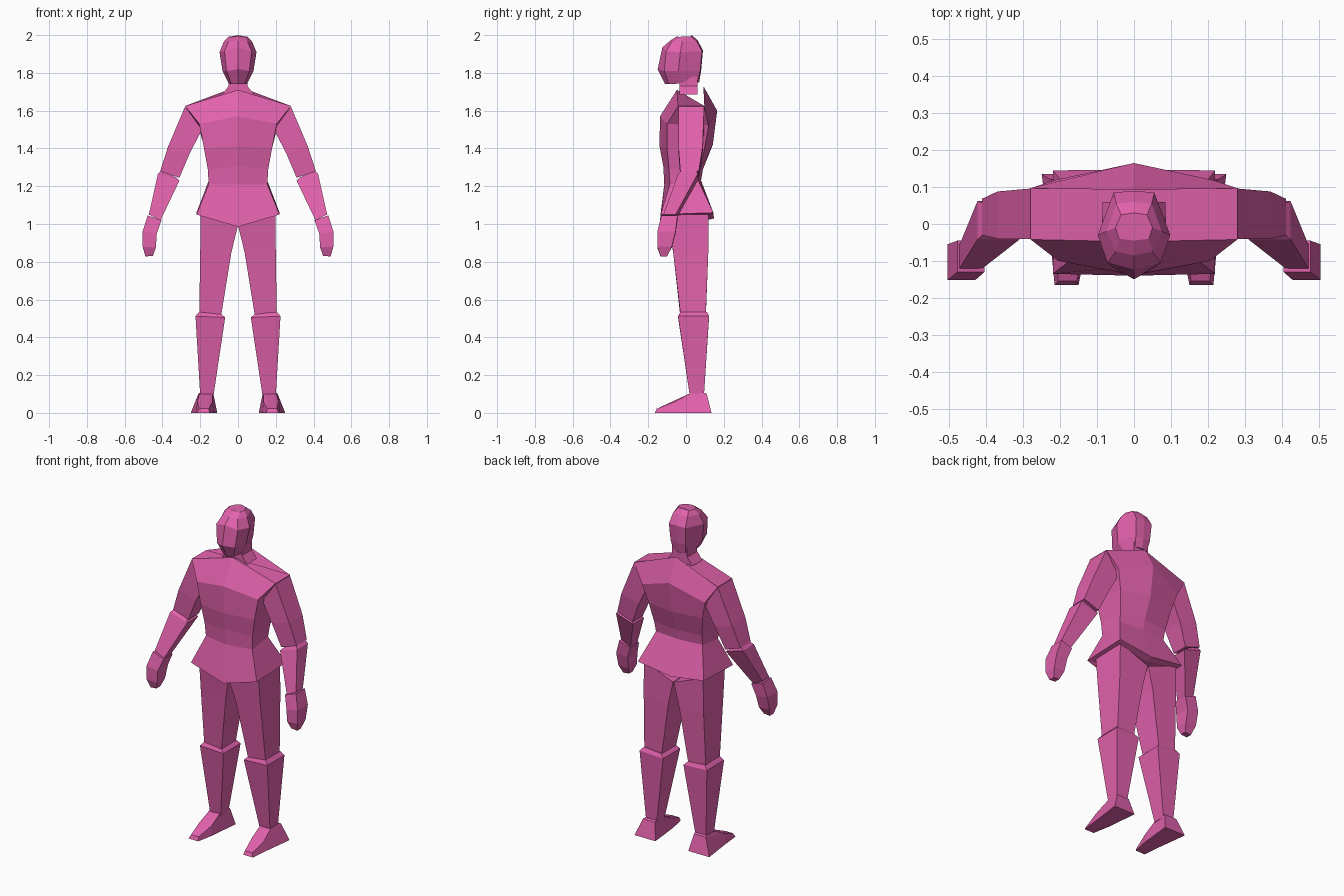
import bpy, bmesh

pink = bpy.data.materials.new("pink")
pink.diffuse_color = (0.75, 0.12, 0.41, 1)


def loft(name, rings):
    """Skin a list of equal-length point rings and cap both ends."""
    bm = bmesh.new()
    loops = [[bm.verts.new(p) for p in r] for r in rings]
    n = len(loops[0])
    for a, b in zip(loops, loops[1:]):
        for i in range(n):
            j = (i + 1) % n
            bm.faces.new((a[i], a[j], b[j], b[i]))
    bm.faces.new(loops[0])
    bm.faces.new(loops[-1])
    bmesh.ops.recalc_face_normals(bm, faces=bm.faces)
    me = bpy.data.meshes.new(name)
    bm.to_mesh(me)
    bm.free()
    me.materials.append(pink)
    ob = bpy.data.objects.new(name, me)
    bpy.context.collection.objects.link(ob)
    return ob


def full(half):
    """Close a half ring (front centre to back centre) by mirroring it."""
    return half + [(-x, y, z) for x, y, z in half[-2:0:-1]]


def limb(name, rings):
    """Four-sided limb on both sides; ring = inner x, z, outer x, z, front y, back y."""
    for side, s in (("right", 1), ("left", -1)):
        loft(side + "_" + name,
             [[(s * xi, yf, zi), (s * xo, yf, zo), (s * xo, yb, zo), (s * xi, yb, zi)]
              for xi, zi, xo, zo, yf, yb in rings])


# Jacket: front centre y,z / front side x,y,z / back side x,y,z / back centre y,z
jacket = [
    (-.10, 1.02, .17, -.10, 1.04, .17, .11, 1.04, .11, 1.02),
    (-.14, .985, .22, -.135, 1.05, .22, .145, 1.06, .148, 1.03),
    (-.115, 1.21, .155, -.085, 1.21, .155, .065, 1.23, .08, 1.23),
    (-.12, 1.305, .16, -.09, 1.29, .16, .075, 1.29, .09, 1.29),
    (-.14, 1.41, .18, -.10, 1.40, .18, .10, 1.41, .142, 1.42),
    (-.138, 1.57, .205, -.10, 1.53, .21, .12, 1.52, .165, 1.60),
    (-.048, 1.71, .28, -.042, 1.625, .28, .097, 1.625, .092, 1.73),
]
loft("jacket", [full([(0, a, b), (c, d, e), (f, g, h), (0, i, j)])
                for a, b, c, d, e, f, g, h, i, j in jacket])

# Neck
loft("neck", [[(-w, -.035, z), (w, -.035, z), (w, .06, z), (-w, .06, z)]
              for w, z in ((.085, 1.685), (.05, 1.73), (.05, 1.78))])

# Head: front centre, cheek, temple, nape corner, back centre
head = [
    [(0, -.11, 1.74), (.035, -.09, 1.74), (.05, -.02, 1.745), (.04, .06, 1.75), (0, .07, 1.75)],
    [(0, -.15, 1.82), (.06, -.115, 1.81), (.082, -.04, 1.81), (.05, .075, 1.81), (0, .08, 1.81)],
    [(0, -.125, 1.935), (.072, -.105, 1.915), (.098, -.03, 1.91), (.055, .085, 1.915), (0, .09, 1.92)],
    [(0, -.085, 1.97), (.05, -.075, 1.965), (.075, -.02, 1.965), (.048, .055, 1.97), (0, .06, 1.975)],
    [(0, -.045, 1.995), (.04, -.04, 1.99), (.05, -.01, 1.993), (.035, .025, 1.993), (0, .03, 2.0)],
]
loft("head", [full(h) for h in head])

# Arms and hands
limb("upper_arm", [(.19, 1.50, .28, 1.622, -.041, .096),
                   (.255, 1.375, .37, 1.41, -.04, .088),
                   (.31, 1.245, .412, 1.28, -.03, .068)])
limb("forearm", [(.325, 1.245, .405, 1.285, -.025, .055),
                 (.31, 1.23, .424, 1.265, -.042, .062),
                 (.41, 1.02, .472, 1.05, -.12, -.055)])
limb("hand", [(.405, 1.02, .478, 1.045, -.13, -.045),
              (.43, .95, .505, .96, -.152, -.055),
              (.435, .875, .505, .88, -.152, -.075),
              (.45, .832, .49, .828, -.135, -.10)])

# Legs
limb("thigh", [(.002, .985, .198, 1.06, -.09, .12),
               (.035, .85, .20, .85, -.068, .118),
               (.09, .51, .205, .53, -.03, .105)])
limb("shin", [(.09, .525, .205, .535, -.03, .11),
              (.068, .505, .225, .512, -.042, .122),
              (.13, .09, .20, .09, .02, .095)])

# Feet: sole outline and instep outline share the same corner order
for side, s in (("right", 1), ("left", -1)):
    sole = [(.15, -.165), (.215, -.165), (.225, -.06), (.25, .135), (.11, .135), (.13, -.06)]
    upper = [(.155, -.155, .022), (.205, -.155, .022), (.215, -.06, .058),
             (.21, .11, .10), (.13, .11, .10), (.135, -.06, .058)]
    ankle = [(.15, .01, .098), (.19, .01, .098), (.205, .02, .102),
             (.205, .10, .105), (.13, .10, .105), (.135, .02, .102)]
    loft(side + "_foot", [[(s * x, y, 0) for x, y in sole],
                          [(s * x, y, z) for x, y, z in upper],
                          [(s * x, y, z) for x, y, z in ankle]])
